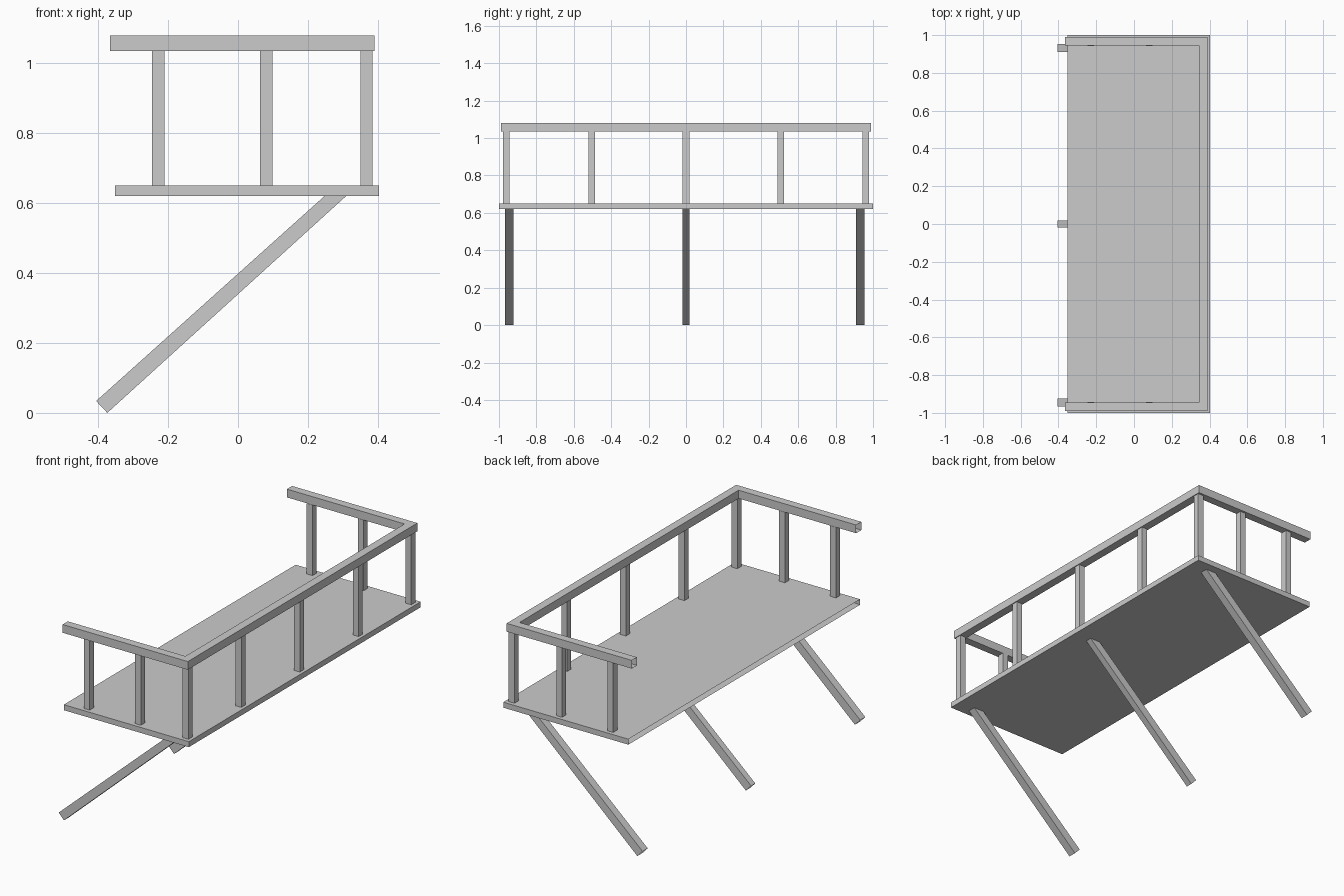
import bpy
import bmesh
from mathutils import Vector

cube = bpy.data.objects.get("Cube")
if cube:
    bpy.data.objects.remove(cube, do_unlink=True)

grey = bpy.data.materials.new("plain grey")
grey.use_nodes = True
GREY = (0.6, 0.6, 0.6, 1)
grey.diffuse_color = GREY
grey.node_tree.nodes["Principled BSDF"].inputs["Base Color"].default_value = GREY


def prism(name, points, offset, open_end=False):
    """Extrude an outline along offset; open_end drops the end faces pointing to -x."""
    bm = bmesh.new()
    face = bm.faces.new([bm.verts.new(p) for p in points])
    grown = bmesh.ops.extrude_face_region(bm, geom=[face], use_keep_orig=True)
    verts = [v for v in grown["geom"] if isinstance(v, bmesh.types.BMVert)]
    bmesh.ops.translate(bm, verts=verts, vec=Vector(offset))
    bmesh.ops.recalc_face_normals(bm, faces=bm.faces)
    bm.normal_update()
    if open_end:
        ends = [f for f in bm.faces
                if f.normal.x < -0.7 and f.calc_center_median().x < -0.3]
        bmesh.ops.delete(bm, geom=ends, context="FACES_ONLY")
    mesh = bpy.data.meshes.new(name)
    bm.to_mesh(mesh)
    bm.free()
    mesh.materials.append(grey)
    obj = bpy.data.objects.new(name, mesh)
    bpy.context.collection.objects.link(obj)
    return obj


def box(name, x0, x1, y0, y1, z0, z1, open_end=False):
    outline = [(x0, y0, z0), (x1, y0, z0), (x1, y1, z0), (x0, y1, z0)]
    return prism(name, outline, (0, 0, z1 - z0), open_end)


FLOOR, DECK_TOP, RAIL_LOW, RAIL_TOP = 0.62, 0.65, 1.035, 1.08

# Deck, hollow towards the wall side
box("deck", -0.352, 0.403, -1, 1, FLOOR, DECK_TOP, True)

# U-shaped handrail in one piece with open ends
outer, inner, wall = 0.99, 0.945, -0.366
rail = [(wall, -outer), (0.39, -outer), (0.39, outer), (wall, outer),
        (wall, inner), (0.344, inner), (0.344, -inner), (wall, -inner)]
prism("handrail", [(x, y, RAIL_LOW) for x, y in rail],
      (0, 0, RAIL_TOP - RAIL_LOW), True)

# Posts along the long side and both short sides
END_Y, LONG_X, R = 0.961, 0.368, 0.0175
spots = [(LONG_X, y) for y in (-END_Y, -0.505, 0, 0.507, END_Y)]
spots += [(x, y) for x in (-0.228, 0.081) for y in (-END_Y, END_Y)]
for i, (x, y) in enumerate(spots):
    box(f"post_{i + 1}", x - R, x + R, y - R, y + R, DECK_TOP, RAIL_LOW)

# Slanted struts under the deck, cut flat where they meet it
for side, y, half in (("front", -0.945, 0.022), ("middle", 0, 0.018), ("back", 0.932, 0.022)):
    profile = [(-0.406, 0.034), (-0.374, 0), (0.309, FLOOR), (0.247, FLOOR)]
    prism(f"{side}_strut", [(x, y - half, z) for x, z in profile],
          (0, 2 * half, 0), True)
